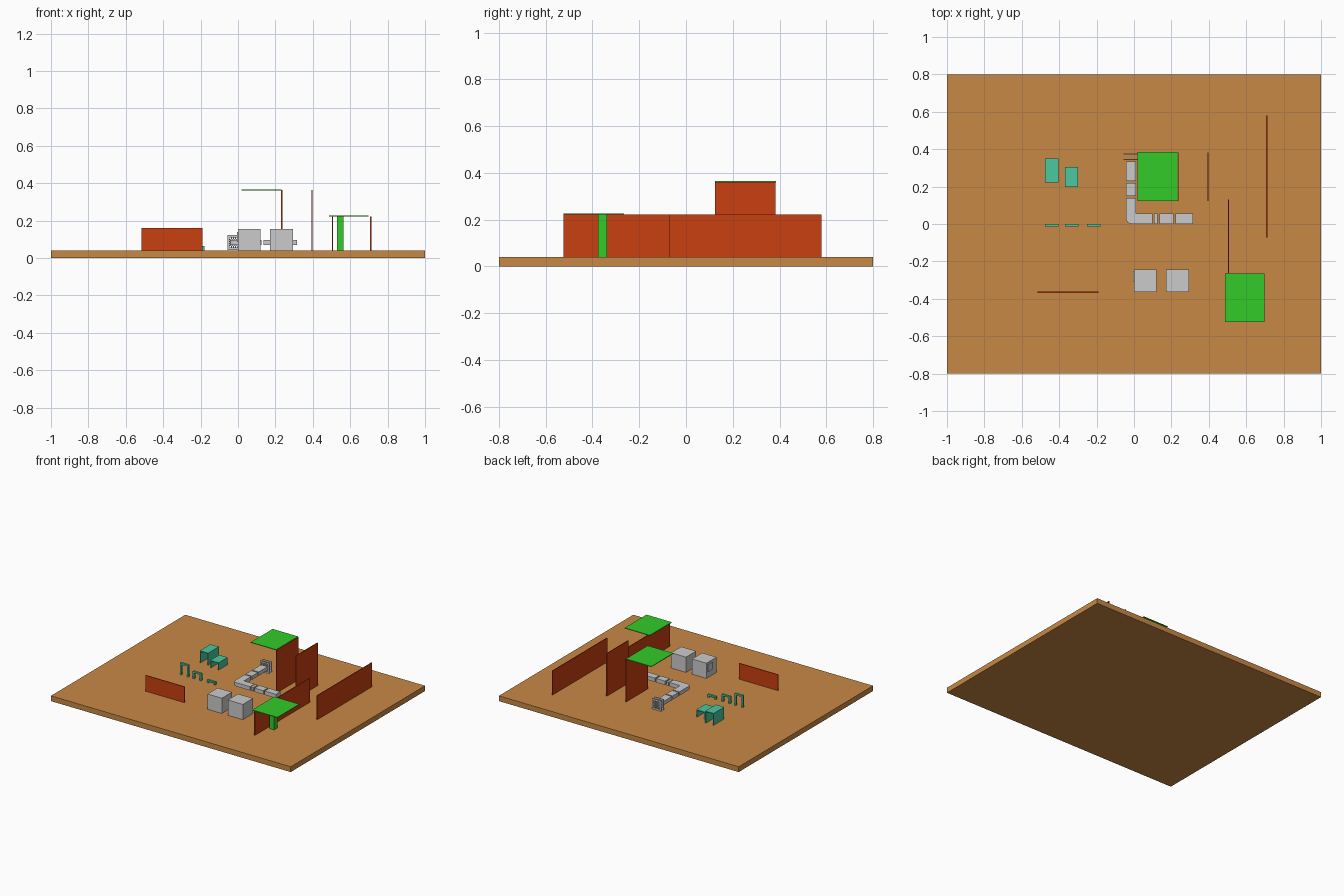
import bpy, bmesh, math

if "Cube" in bpy.data.objects:
    bpy.data.objects.remove(bpy.data.objects["Cube"])

FLOOR = 0.04


def material(name, rgb):
    m = bpy.data.materials.new(name)
    m.diffuse_color = (*rgb, 1)
    m.use_nodes = True
    m.node_tree.nodes["Principled BSDF"].inputs["Base Color"].default_value = m.diffuse_color
    return m


WOOD = material("ochre", (0.58, 0.25, 0.06))
RED = material("red", (0.58, 0.05, 0.005))
GREEN = material("green", (0.033, 0.6, 0.023))
TEAL = material("teal", (0.07, 0.58, 0.34))


def finish(name, bm, mat=None):
    bmesh.ops.recalc_face_normals(bm, faces=bm.faces)
    me = bpy.data.meshes.new(name)
    bm.to_mesh(me)
    bm.free()
    if mat:
        me.materials.append(mat)
    ob = bpy.data.objects.new(name, me)
    bpy.context.collection.objects.link(ob)
    return ob


def add_box(bm, x0, x1, y0, y1, z0, z1):
    for v in bmesh.ops.create_cube(bm, size=1)["verts"]:
        v.co = ((x0 + x1) / 2 + v.co.x * (x1 - x0),
                (y0 + y1) / 2 + v.co.y * (y1 - y0),
                (z0 + z1) / 2 + v.co.z * (z1 - z0))


def boxes(name, dims, mat=None):
    bm = bmesh.new()
    for d in dims:
        add_box(bm, *d)
    return finish(name, bm, mat)


def prism(name, pts, axis, a, b, mat=None):
    """Extrude a closed profile along y (profile x,z) or z (profile x,y)."""
    bm = bmesh.new()
    put = (lambda p: (p[0], a, p[1])) if axis == "y" else (lambda p: (p[0], p[1], a))
    f = bm.faces.new([bm.verts.new(put(p)) for p in pts])
    ext = bmesh.ops.extrude_face_region(bm, geom=[f])
    for v in ext["geom"]:
        if isinstance(v, bmesh.types.BMVert):
            v.co["xyz".index(axis)] = b
    return finish(name, bm, mat)


def arch(name, x0, x1, y0, y1, h, t):
    z, top = FLOOR, FLOOR + h
    prism(name, [(x0, z), (x0, top), (x1, top), (x1, z), (x1 - t, z),
                 (x1 - t, top - t), (x0 + t, top - t), (x0 + t, z)], "y", y0, y1, TEAL)


# Ground slab
boxes("floor_slab", [(-1, 1, -0.8, 0.8, 0, FLOOR)], WOOD)

# Thin red walls
T = 0.003
boxes("front_wall", [(-0.515, -0.19, -0.365 - T, -0.365 + T, FLOOR, 0.16)], RED)
for name, x, y0, y1, top in [("tall_wall_left", 0.234, 0.123, 0.382, 0.362),
                             ("tall_wall_right", 0.395, 0.123, 0.382, 0.362),
                             ("low_wall_left", 0.506, -0.525, 0.13, 0.222),
                             ("low_wall_right", 0.71, -0.073, 0.58, 0.222)]:
    boxes(name, [(x - T, x + T, y0, y1, FLOOR, top)], RED)

# Green platforms and post
boxes("high_platform", [(0.02, 0.232, 0.123, 0.384, 0.36, 0.365)], GREEN)
boxes("low_platform", [(0.487, 0.697, -0.525, -0.265, 0.222, 0.227)], GREEN)
boxes("platform_post", [(0.528, 0.565, -0.377, -0.338, FLOOR, 0.222)], GREEN)

# Teal tunnels and hurdles
arch("tall_tunnel", -0.475, -0.405, 0.223, 0.35, 0.09, 0.006)
arch("low_tunnel", -0.37, -0.30, 0.198, 0.305, 0.055, 0.006)
for name, x, h in [("tall_hurdle", -0.475, 0.09), ("middle_hurdle", -0.368, 0.055),
                   ("low_hurdle", -0.25, 0.023)]:
    arch(name, x, x + 0.07, -0.014, 0.001, h, 0.012)

# Grey crates with a side hatch
boxes("crate_left", [(0, 0.12, -0.364, -0.243, FLOOR, 0.155)])
boxes("crate_right", [(0.17, 0.295, -0.364, -0.243, FLOOR, 0.155)])
boxes("crate_hatch", [(-0.006, 0, -0.31, -0.255, 0.085, 0.14)])

# Duct run: bend, straight pieces, end cap
Z0, Z1 = 0.068, 0.097
XA, XB, YA, YB, R = -0.043, 0.012, 0.001, 0.055, 0.03
curve = [(XA + R - R * math.cos(a), YA + R - R * math.sin(a))
         for a in [i * math.pi / 12 for i in range(7)]]
prism("duct_bend", [(XA, 0.14)] + curve + [(0.1, YA), (0.1, YB), (XB, YB), (XB, 0.14)],
      "z", Z0, Z1)
for i, (y0, y1) in enumerate([(0.15, 0.22), (0.23, 0.335)]):
    boxes(f"duct_back_{i}", [(XA, XB, y0, y1, Z0, Z1)])
for i, (x0, x1) in enumerate([(0.106, 0.125), (0.137, 0.21), (0.221, 0.3)]):
    boxes(f"duct_side_{i}", [(x0, x1, YA, YB, Z0, Z1)])
boxes("duct_end_cap", [(0.3, 0.315, YA, YB, Z0, Z1)])

# Vent frame and grille at the back end of the duct
X0, X1, V0, V1, F = -0.057, 0.02, 0.043, 0.122, 0.012


def frame(y0, y1):
    return [(X0, X0 + F, y0, y1, V0, V1), (X1 - F, X1, y0, y1, V0, V1),
            (X0 + F, X1 - F, y0, y1, V0, V0 + F), (X0 + F, X1 - F, y0, y1, V1 - F, V1)]


boxes("vent_frame", frame(0.342, 0.348))
bars = []
for i in range(1, 5):
    x = X0 + F + i * (X1 - X0 - 2 * F) / 5
    z = V0 + F + i * (V1 - V0 - 2 * F) / 5
    bars += [(x - 0.002, x + 0.002, 0.372, 0.376, V0 + F, V1 - F),
             (X0 + F, X1 - F, 0.372, 0.376, z - 0.002, z + 0.002)]
boxes("vent_grille", frame(0.371, 0.377) + bars)
